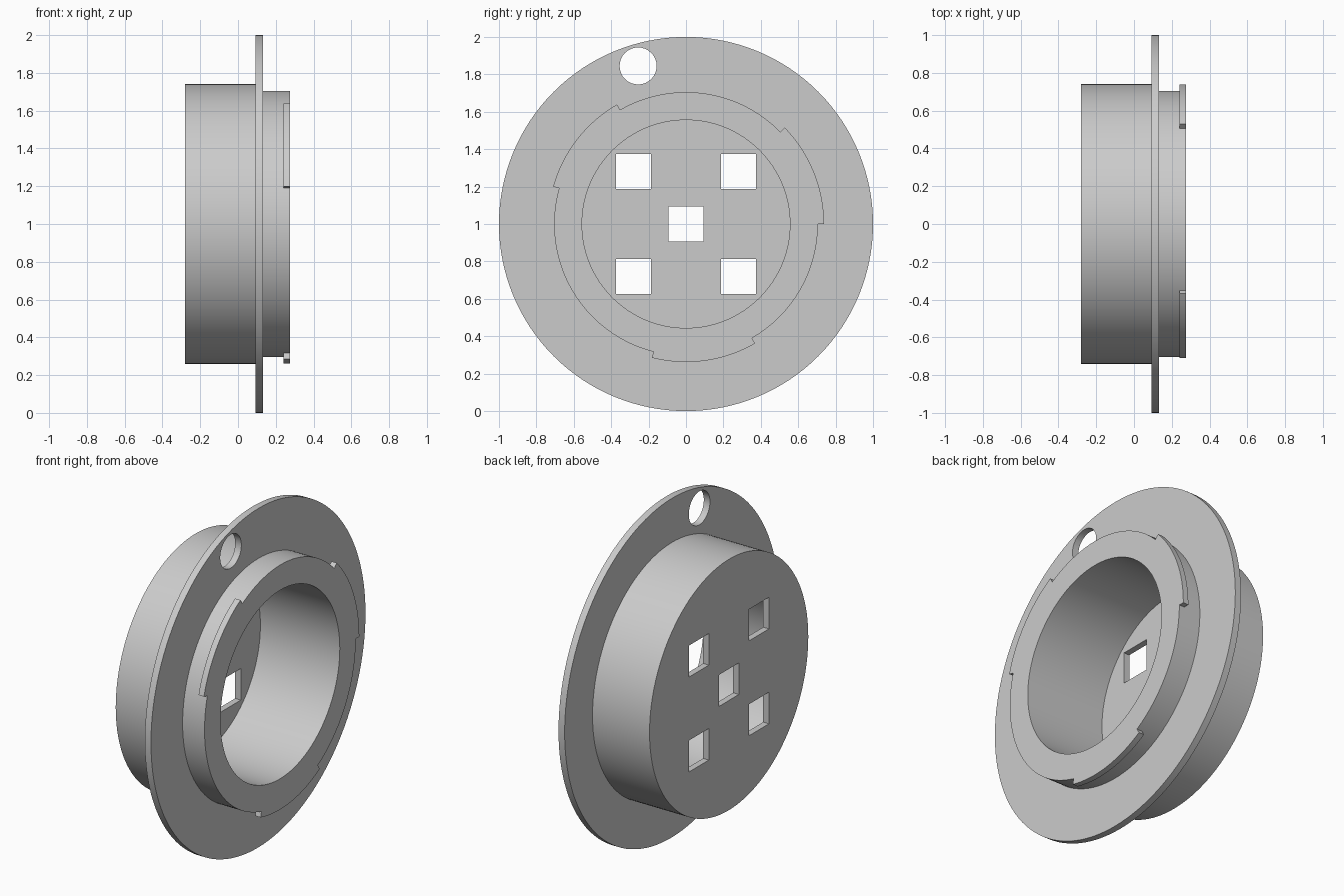
import bpy, bmesh, math
from mathutils import Matrix, Vector

old = bpy.data.objects.get("Cube")
if old:
    bpy.data.objects.remove(old, do_unlink=True)

CENTRE = Vector((0, 0, 1))
FRONT = 0.275

grey = bpy.data.materials.new("light grey")
grey.use_nodes = True
grey.diffuse_color = (0.6, 0.6, 0.6, 1)
grey.node_tree.nodes["Principled BSDF"].inputs["Base Color"].default_value = grey.diffuse_color


def revolve(name, profile, start, sweep, steps):
    """Sweep an (x, radius) profile about the x axis; angles run from +y to +z."""
    bm = bmesh.new()
    closed = sweep < 360
    a = math.radians(start)
    verts = [bm.verts.new((x, r * math.cos(a), r * math.sin(a))) for x, r in profile]
    geom = [bm.edges.new(pair) for pair in zip(verts, verts[1:])]
    if closed:
        geom.append(bm.edges.new((verts[-1], verts[0])))
    bmesh.ops.spin(bm, geom=verts + geom, axis=(1, 0, 0), cent=(0, 0, 0),
                   angle=math.radians(sweep), steps=steps)
    bmesh.ops.remove_doubles(bm, verts=bm.verts, dist=1e-5)
    if closed:
        bmesh.ops.holes_fill(bm, edges=[e for e in bm.edges if e.is_boundary], sides=0)
    bmesh.ops.recalc_face_normals(bm, faces=bm.faces)
    return add_object(name, bm)


def add_object(name, bm):
    bmesh.ops.translate(bm, verts=bm.verts, vec=CENTRE)
    mesh = bpy.data.meshes.new(name)
    bm.to_mesh(mesh)
    bm.free()
    mesh.materials.append(grey)
    obj = bpy.data.objects.new(name, mesh)
    bpy.context.collection.objects.link(obj)
    return obj


def select(obj):
    bpy.ops.object.select_all(action="DESELECT")
    obj.select_set(True)
    bpy.context.view_layer.objects.active = obj


def cut(target, bm, name):
    cutter = add_object(name, bm)
    cutter.hide_render = True
    select(target)
    mod = target.modifiers.new(name, "BOOLEAN")
    mod.operation = "DIFFERENCE"
    mod.solver = "EXACT"
    mod.object = cutter
    bpy.ops.object.modifier_apply(modifier=mod.name)
    bpy.data.objects.remove(cutter, do_unlink=True)


# Cup with closed back, wide flange and open neck
cup = revolve("flanged_cup", [
    (-0.28, 0), (-0.28, 0.74), (0.092, 0.74), (0.092, 1), (0.132, 1),
    (0.132, 0.705), (FRONT, 0.705), (FRONT, 0.556), (-0.243, 0.556), (-0.243, 0)],
    0, 360, 128)

# Five square holes through the back wall
bm = bmesh.new()
for y, z in [(0, 0), (1, 1), (1, -1), (-1, 1), (-1, -1)]:
    bmesh.ops.create_cube(bm, size=0.186, matrix=Matrix.Translation((-0.26, y * 0.28, z * 0.28)))
cut(cup, bm, "square_holes")

# Round hole through the flange
bm = bmesh.new()
bmesh.ops.create_cone(bm, cap_ends=True, segments=32, radius1=0.099, radius2=0.099, depth=0.2,
                      matrix=Matrix.Translation((0.112, -0.256, 0.845)) @ Matrix.Rotation(math.pi / 2, 4, "Y"))
cut(cup, bm, "round_hole")

# Locking tabs around the neck rim
parts = [cup]
for i, start in enumerate((0, 120, 255.7)):
    parts.append(revolve(f"locking_tab_{i + 1}", [
        (0.24, 0.7045), (0.24, 0.738), (FRONT, 0.738), (FRONT, 0.7045)], start, 44.3, 16))

for obj in parts:
    select(obj)
    bpy.ops.object.shade_smooth_by_angle(angle=math.radians(30))
